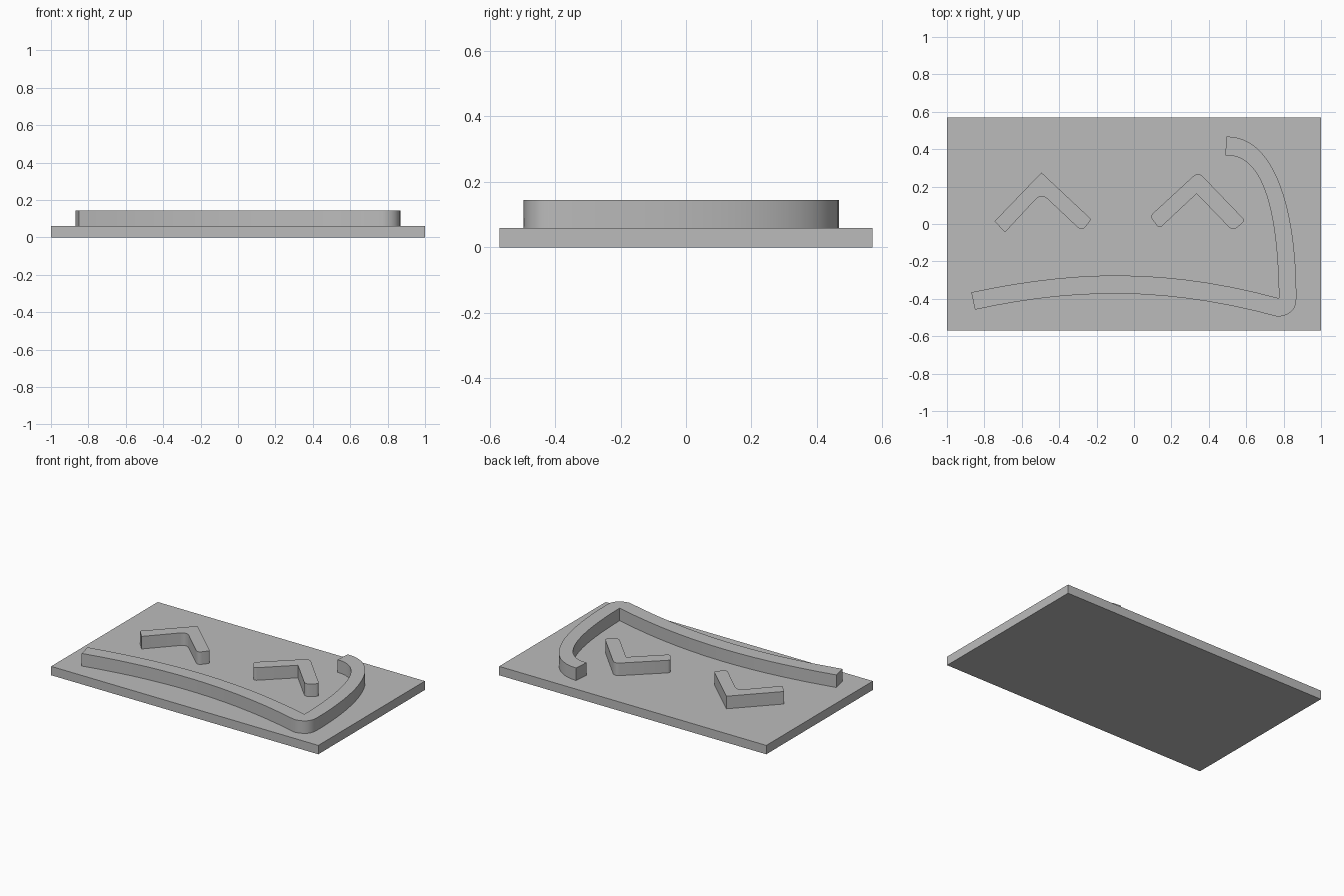
import bpy, bmesh, math
from mathutils import Vector
from mathutils.geometry import interpolate_bezier

cube = bpy.data.objects.get("Cube")
if cube:
    bpy.data.objects.remove(cube)

grey = bpy.data.materials.new("plain grey")
grey.use_nodes = True
grey.diffuse_color = (0.5, 0.5, 0.5, 1)
grey.node_tree.nodes["Principled BSDF"].inputs["Base Color"].default_value = (0.5, 0.5, 0.5, 1)

PLATE_TOP, RELIEF_TOP = 0.06, 0.145


def prism(name, outline, bottom, top):
    """Extrude a closed flat outline between two heights."""
    bm = bmesh.new()
    base = bm.faces.new([bm.verts.new((x, y, bottom)) for x, y in outline])
    grown = bmesh.ops.extrude_face_region(bm, geom=[base], use_keep_orig=True)
    lifted = [v for v in grown["geom"] if isinstance(v, bmesh.types.BMVert)]
    bmesh.ops.translate(bm, verts=lifted, vec=(0, 0, top - bottom))
    bmesh.ops.recalc_face_normals(bm, faces=bm.faces)
    mesh = bpy.data.meshes.new(name)
    bm.to_mesh(mesh)
    bm.free()
    mesh.materials.append(grey)
    obj = bpy.data.objects.new(name, mesh)
    bpy.context.collection.objects.link(obj)
    bpy.context.view_layer.objects.active = obj
    bpy.ops.object.select_all(action='DESELECT')
    obj.select_set(True)
    bpy.ops.object.shade_smooth_by_angle(angle=math.radians(30))
    return obj


def curve(a, b, c, d, steps):
    """Points along a cubic curve, without its last point."""
    pts = interpolate_bezier(*[Vector((x, y, 0)) for x, y in (a, b, c, d)], steps + 1)
    return [(p.x, p.y) for p in pts[:-1]]


def rounded(corners, steps=5):
    """Outline from (x, y, cut): cut is how far a corner is rounded back."""
    outline = []
    for i, (x, y, cut) in enumerate(corners):
        p = Vector((x, y))
        if not cut:
            outline.append((x, y))
            continue
        before = Vector(corners[i - 1][:2]) - p
        after = Vector(corners[(i + 1) % len(corners)][:2]) - p
        a, d = p + before.normalized() * cut, p + after.normalized() * cut
        outline += curve(a, a.lerp(p, 0.6), d.lerp(p, 0.6), d, steps) + [tuple(d)]
    return outline


# Base plate
prism("base_plate", [(-1, -0.57), (1, -0.57), (1, 0.57), (-1, 0.57)], 0, PLATE_TOP)

# Chevron eyes
prism("right_eye", rounded([
    (-0.745, 0.015, 0), (-0.69, -0.045, 0), (-0.495, 0.165, 0.045),
    (-0.278, -0.04, 0.03), (-0.228, 0.025, 0.01), (-0.495, 0.275, 0)]),
    PLATE_TOP, RELIEF_TOP)
prism("left_eye", rounded([
    (0.085, 0.042, 0.02), (0.135, -0.025, 0.02), (0.335, 0.162, 0),
    (0.528, -0.038, 0.03), (0.595, 0.018, 0.02), (0.343, 0.28, 0.035)]),
    PLATE_TOP, RELIEF_TOP)

# Mouth bow that turns a rounded corner into the hooked arm
mouth = curve((-0.85, -0.458), (-0.33, -0.345), (0.16, -0.33), (0.77, -0.496), 14)
mouth += curve((0.77, -0.496), (0.83, -0.49), (0.868, -0.46), (0.868, -0.4), 6)
mouth += curve((0.868, -0.4), (0.87, 0.06), (0.76, 0.47), (0.495, 0.468), 18)
mouth += [(0.495, 0.468)]
mouth += curve((0.488, 0.367), (0.70, 0.38), (0.77, 0.04), (0.775, -0.397), 18)
mouth += curve((0.775, -0.397), (0.16, -0.23), (-0.33, -0.25), (-0.87, -0.365), 14)
mouth += [(-0.87, -0.365)]
prism("mouth", mouth, PLATE_TOP, RELIEF_TOP)
